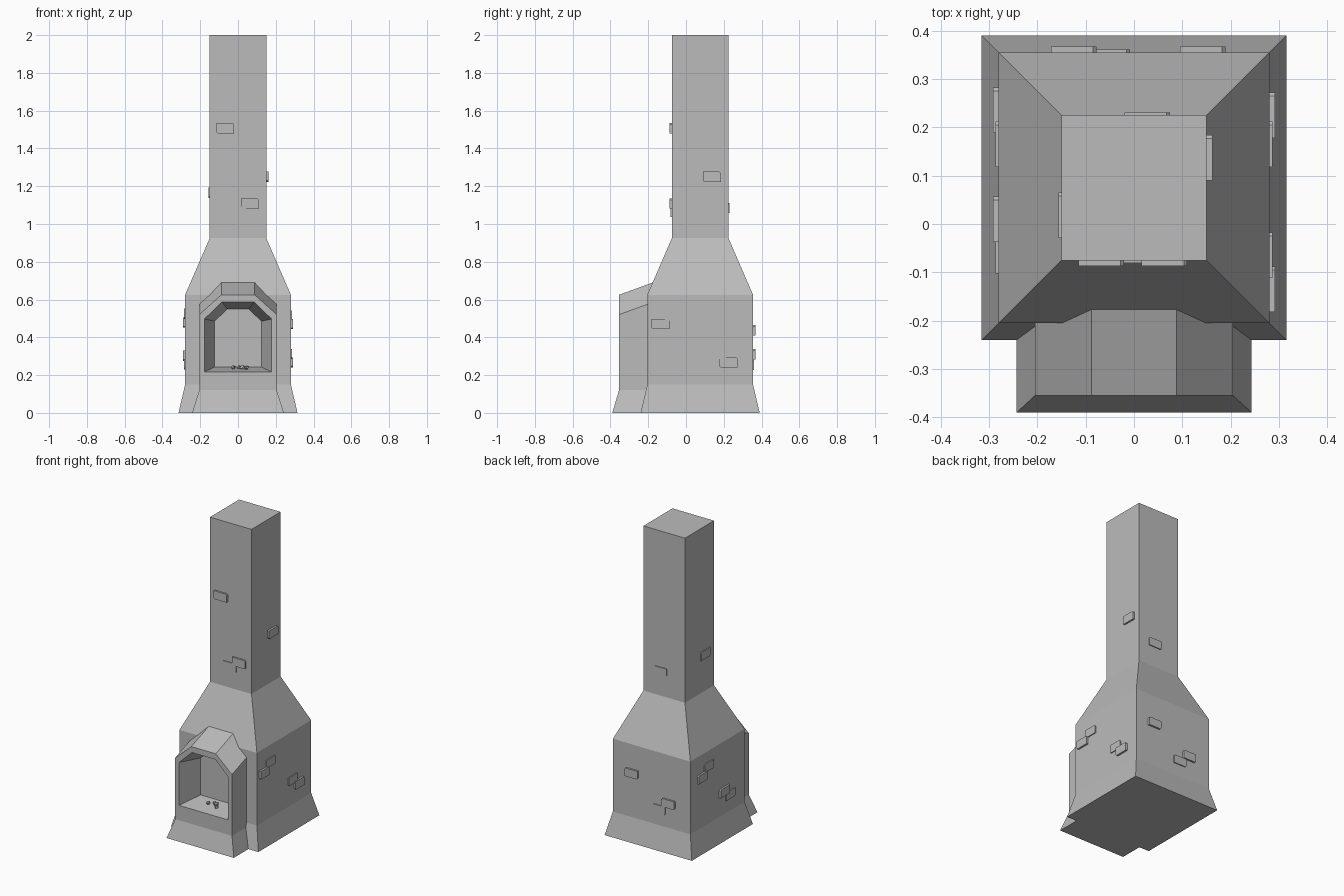
import bpy, bmesh, random
from mathutils import Vector

random.seed(4)
if "Cube" in bpy.data.objects:
    bpy.data.objects.remove(bpy.data.objects["Cube"])

STONE = (0.5, 0.5, 0.5, 1)
stone = bpy.data.materials.new("grey stone")
stone.use_nodes = True
stone.diffuse_color = STONE
stone.node_tree.nodes["Principled BSDF"].inputs["Base Color"].default_value = STONE


def finish(name, bm):
    bmesh.ops.recalc_face_normals(bm, faces=bm.faces)
    mesh = bpy.data.meshes.new(name)
    bm.to_mesh(mesh)
    bm.free()
    mesh.materials.append(stone)
    obj = bpy.data.objects.new(name, mesh)
    bpy.context.collection.objects.link(obj)
    return obj


def loft(name, loops, cap_start=True, cap_end=True):
    """Skin a series of equal-length point loops."""
    bm = bmesh.new()
    rings = [[bm.verts.new(p) for p in loop] for loop in loops]
    n = len(rings[0])
    for a, b in zip(rings, rings[1:]):
        for i in range(n):
            j = (i + 1) % n
            bm.faces.new((a[i], a[j], b[j], b[i]))
    if cap_start:
        bm.faces.new(rings[0])
    if cap_end:
        bm.faces.new(rings[-1])
    return finish(name, bm)


def rect(x, y0, y1, z):
    return [(-x, y0, z), (x, y0, z), (x, y1, z), (-x, y1, z)]


# Flared base, square body, tapering shoulders and chimney stack
MID = 0.075
loft("furnace_body", [rect(h, MID - h, MID + h, z) for h, z in
                      ((0.315, 0), (0.28, 0.15), (0.28, 0.625), (0.15, 0.925), (0.15, 2))])


# Hearth surround: arched ring with sloping roof and tapering recess
def arch(y, half, bottom, shoulder, top_half, top):
    right = [(half, bottom), (half, shoulder), (top_half, top)]
    pts = right + [(-x, z) for x, z in reversed(right)]
    return [(x, y, z) for x, z in pts]


loft("hearth_surround", [
    arch(-0.10, 0.205, 0.12, 0.613, 0.088, 0.718),
    arch(-0.355, 0.205, 0.12, 0.52, 0.088, 0.625),
    arch(-0.355, 0.178, 0.217, 0.497, 0.085, 0.587),
    arch(-0.207, 0.125, 0.243, 0.485, 0.056, 0.55),
], cap_start=False)
loft("hearth_skirt", [rect(0.243, -0.39, -0.15, 0), rect(0.205, -0.355, -0.15, 0.12)],
     cap_end=False)

# Raised bricks: wall normal, position along wall, height, projection
WALLS = {"front": ((0, -1, 0), (1, 0, 0)), "back": ((0, 1, 0), (1, 0, 0)),
         "right": ((1, 0, 0), (0, 1, 0)), "left": ((-1, 0, 0), (0, 1, 0))}
THICK, THIN = 0.012, 0.006
BRICKS = [
    ("front", -0.068, 1.507, THICK), ("front", -0.005, 1.065, THIN),
    ("front", 0.063, 1.108, THICK),
    ("right", 0.137, 1.25, THICK), ("right", -0.135, 0.47, THICK),
    ("right", -0.065, 0.515, THIN), ("right", 0.225, 0.267, THICK),
    ("right", 0.165, 0.312, THIN),
    ("back", 0.027, 1.085, THIN), ("back", 0.142, 0.438, THICK),
    ("back", -0.125, 0.31, THICK), ("back", -0.055, 0.255, THIN),
    ("left", 0.018, 1.165, THIN), ("left", 0.235, 0.478, THICK),
    ("left", 0.165, 0.525, THIN), ("left", 0.01, 0.302, THICK),
    ("left", -0.055, 0.257, THIN),
]


def brick(wall, along, height, out):
    normal, side = (Vector(v) for v in WALLS[wall])
    half = 0.15 if height > 0.9 else 0.28
    centre = Vector((0, MID, height)) + normal * half
    axis = 0 if side.x else 1
    centre[axis] = along
    w, h, c = 0.047, 0.027, 0.007
    outline = [(-w + c, -h), (w, -h), (w, h - c), (w - c, h), (-w, h), (-w, -h + c)]
    loops = [[centre + side * u + Vector((0, 0, v)) + normal * d for u, v in outline]
             for d in (-0.01, out)]
    loft(wall + "_brick", loops)


for spec in BRICKS:
    brick(*spec)

# Small coals on the hearth floor
for x, y, size in ((-0.025, -0.27, 0.014), (0.005, -0.25, 0.012),
                   (0.025, -0.26, 0.016), (0.045, -0.285, 0.013)):
    bm = bmesh.new()
    bmesh.ops.create_icosphere(bm, subdivisions=1, radius=size)
    for v in bm.verts:
        v.co *= random.uniform(0.75, 1.1)
        v.co += Vector((x, y, 0.241))
    finish("coal", bm)
